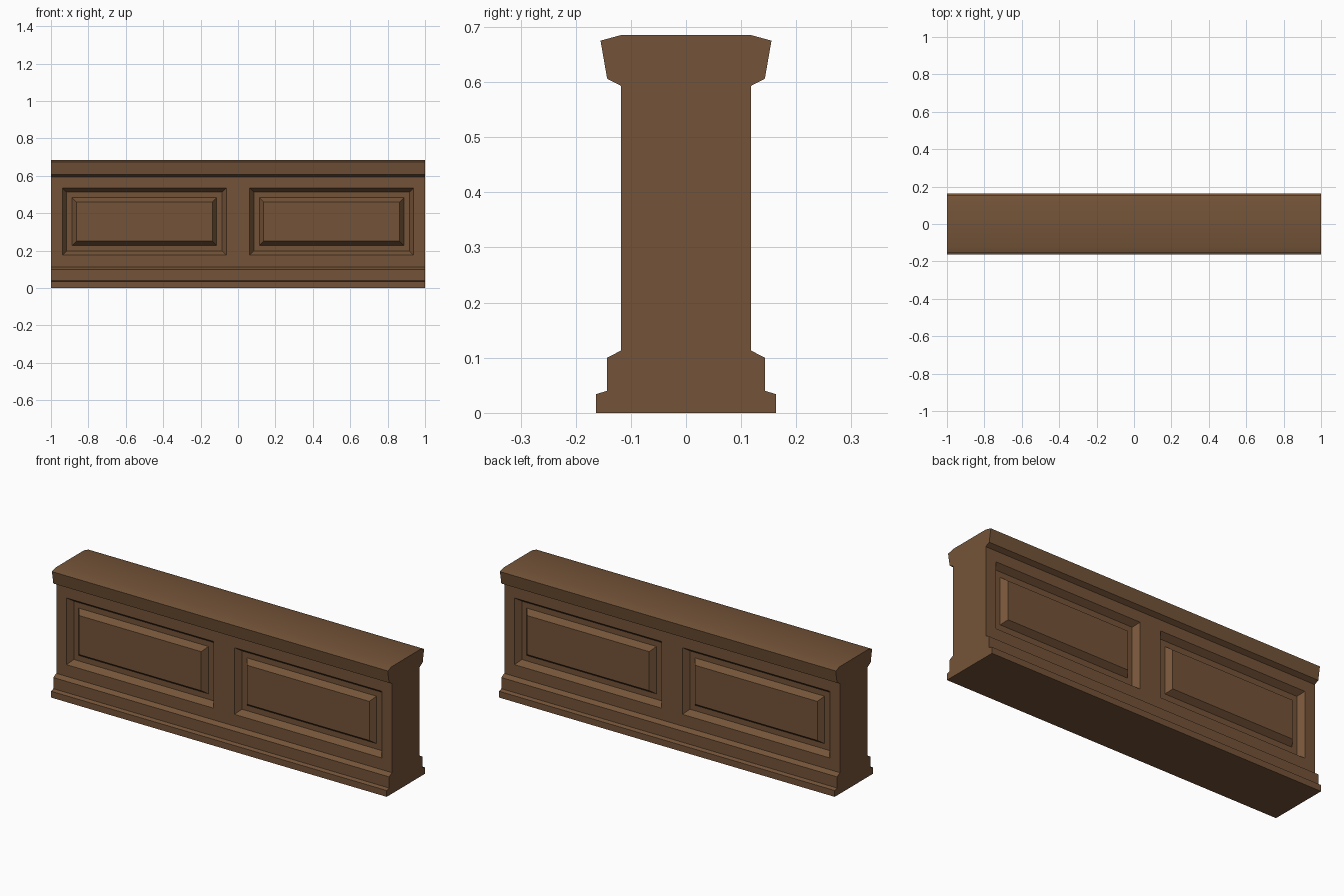
import bpy, bmesh, math

if "Cube" in bpy.data.objects:
    bpy.data.objects.remove(bpy.data.objects["Cube"])

wood = bpy.data.materials.new("brown_wood")
wood.diffuse_color = (0.175, 0.088, 0.040, 1)
wood.use_nodes = True
wood.node_tree.nodes["Principled BSDF"].inputs["Base Color"].default_value = wood.diffuse_color

# Half cross-section (y, z): plinth, wall with panel heights, cap moulding
WALL = 0.118
half = [(0.163, 0), (0.163, 0.034), (0.143, 0.04), (0.143, 0.10), (WALL, 0.113),
        (WALL, 0.176), (WALL, 0.535),
        (WALL, 0.593), (0.143, 0.606), (0.155, 0.675), (WALL, 0.685)]
profile = half + [(-y, z) for y, z in reversed(half)]

# Stations along the length, including the panel edges
stations = [-1, -0.939, -0.062, 0.062, 0.939, 1]

bm = bmesh.new()
rings = [[bm.verts.new((x, y, z)) for y, z in profile] for x in stations]
n = len(profile)
for a, b in zip(rings, rings[1:]):
    for i in range(n):
        j = (i + 1) % n
        bm.faces.new((a[i], a[j], b[j], b[i]))
bm.faces.new(rings[0])
bm.faces.new(list(reversed(rings[-1])))
bmesh.ops.recalc_face_normals(bm, faces=bm.faces)
bm.normal_update()

# Raised panels on both sides: slope in, flat channel, slope back out
panels = []
for f in bm.faces:
    c = f.calc_center_median()
    if abs(abs(c.y) - WALL) < 0.001 and 0.3 < c.z < 0.4 and 0.3 < abs(c.x) < 0.7:
        panels.append(f)
for width, depth in ((0.0225, -0.03), (0.0295, 0), (0.0225, 0.03)):
    bmesh.ops.inset_individual(bm, faces=panels, thickness=width, depth=depth,
                               use_even_offset=True)

mesh = bpy.data.meshes.new("panelled_low_wall")
bm.to_mesh(mesh)
bm.free()
wall = bpy.data.objects.new("panelled_low_wall", mesh)
bpy.context.collection.objects.link(wall)
mesh.materials.append(wood)

# Soft shading only across the shallow top edges
bpy.context.view_layer.objects.active = wall
wall.select_set(True)
bpy.ops.object.shade_smooth_by_angle(angle=math.radians(30))
